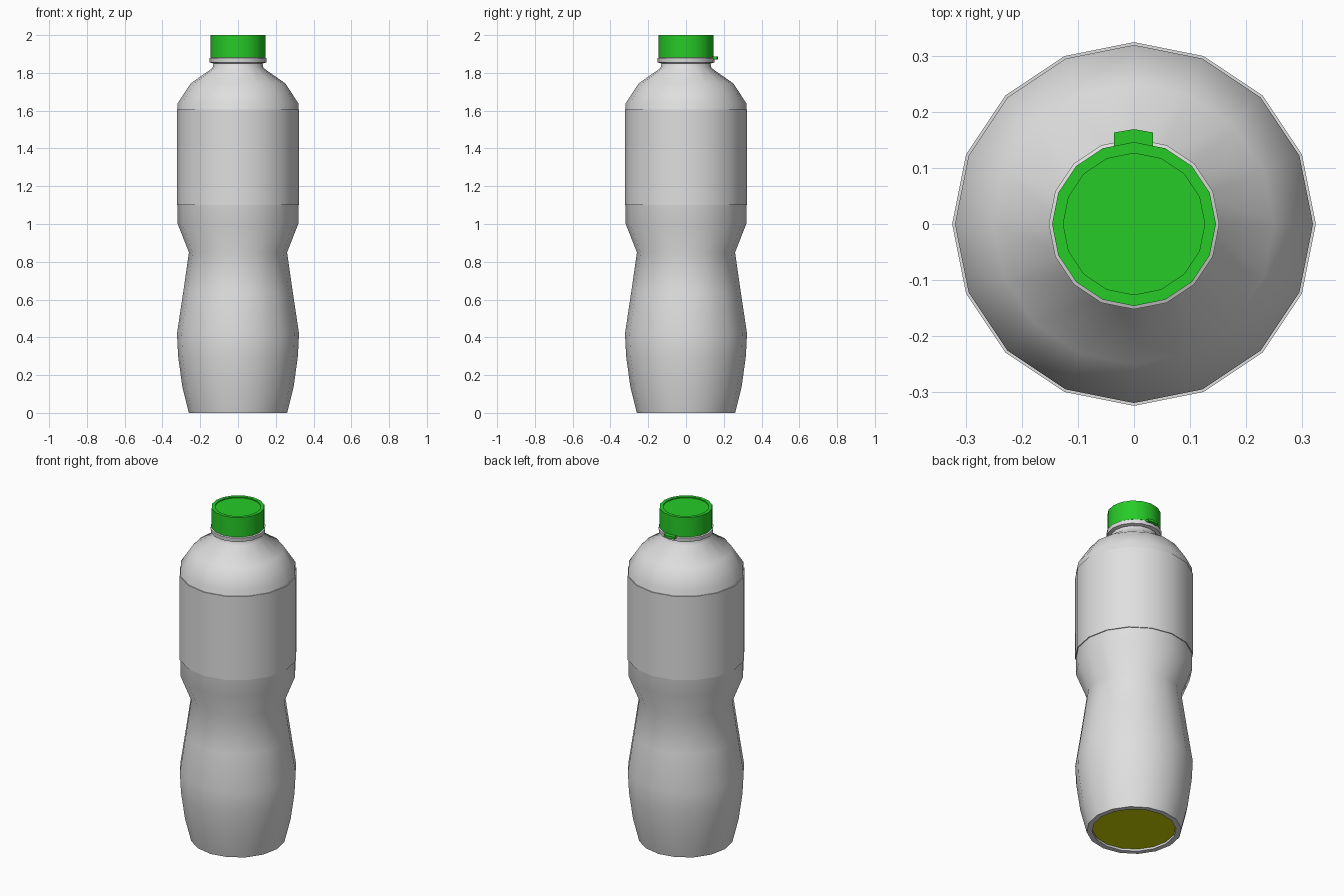
import bpy, bmesh, math

cube = bpy.data.objects.get("Cube")
if cube:
    bpy.data.objects.remove(cube, do_unlink=True)

SIDES = 16


def material(name, color):
    mat = bpy.data.materials.new(name)
    mat.use_nodes = True
    mat.diffuse_color = (*color, 1)
    mat.node_tree.nodes["Principled BSDF"].inputs["Base Color"].default_value = (*color, 1)
    return mat


def finish(name, bm, mat, angle):
    bmesh.ops.recalc_face_normals(bm, faces=bm.faces)
    mesh = bpy.data.meshes.new(name)
    bm.to_mesh(mesh)
    bm.free()
    mesh.materials.append(mat)
    obj = bpy.data.objects.new(name, mesh)
    bpy.context.collection.objects.link(obj)
    bpy.ops.object.select_all(action="DESELECT")
    obj.select_set(True)
    bpy.context.view_layer.objects.active = obj
    bpy.ops.object.shade_smooth_by_angle(angle=math.radians(angle))
    return obj


def lathe(name, profile, mat, closed=False, angle=45):
    """Turn a (radius, height) profile; an open profile is capped at both ends."""
    bm = bmesh.new()
    rings = []
    for r, z in profile:
        turns = [2 * math.pi * i / SIDES for i in range(SIDES)]
        rings.append([bm.verts.new((r * math.cos(a), r * math.sin(a), z)) for a in turns])
    pairs = list(zip(rings, rings[1:]))
    if closed:
        pairs.append((rings[-1], rings[0]))
    else:
        bm.faces.new(rings[0])
        bm.faces.new(rings[-1])
    for low, high in pairs:
        for i in range(SIDES):
            j = (i + 1) % SIDES
            bm.faces.new((low[i], low[j], high[j], high[i]))
    return finish(name, bm, mat, angle)


plastic = material("pale plastic", (0.74, 0.74, 0.74))
green = material("cap green", (0.02, 0.6, 0.02))
yellow = material("liquid yellow", (0.6, 0.64, 0.0))

# Bottle body: open foot rim, bulge, waist, shoulder, neck and collar
outer = [(0.26, 0), (0.295, 0.14), (0.317, 0.30), (0.323, 0.42), (0.29, 0.64),
         (0.26, 0.85), (0.319, 1.0), (0.319, 1.64), (0.25, 1.745), (0.135, 1.825),
         (0.13, 1.85), (0.15, 1.855), (0.152, 1.878), (0.135, 1.885), (0.13, 1.95)]
inner = [(r - 0.03, z) for r, z in reversed(outer)]
lathe("bottle_body", outer + inner, plastic, closed=True)

# Wrap-around sleeve on the straight upper part
lathe("label_sleeve", [(0.316, 1.1), (0.324, 1.1), (0.324, 1.605), (0.316, 1.605)],
      plastic, closed=True)

# Liquid filling, visible through the open foot
fill = [(r - 0.031, max(z, 0.012)) for r, z in outer if z < 1.7]
lathe("liquid", fill, yellow)

# Screw cap with a shallow recessed top
lathe("screw_cap", [(0.146, 1.882), (0.146, 2.0), (0.126, 2.0), (0.126, 1.994)], green)

# Small hinge tab at the back of the cap
bm = bmesh.new()
outline = [(-0.036, 0.135), (0.034, 0.135), (0.034, 0.163), (0, 0.169), (-0.036, 0.163)]
base = bm.faces.new([bm.verts.new((x, y, 1.872)) for x, y in outline])
top = bmesh.ops.extrude_face_region(bm, geom=[base])["geom"]
bmesh.ops.translate(bm, vec=(0, 0, 0.014),
                    verts=[v for v in top if isinstance(v, bmesh.types.BMVert)])
if not base.is_valid or len(bm.faces) < 7:
    bm.faces.new([v for v in bm.verts if v.co.z < 1.875])
finish("cap_tab", bm, green, 30)
